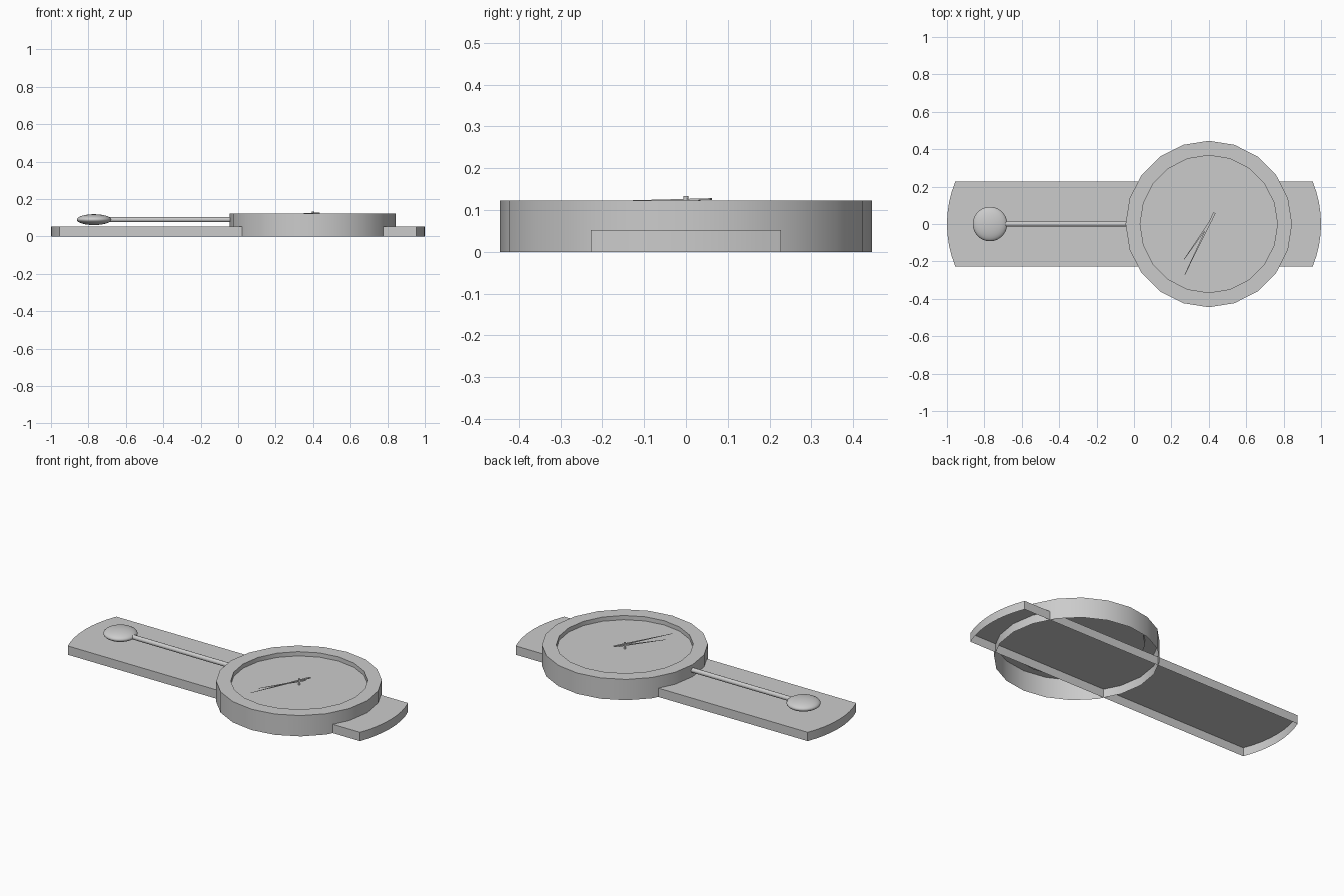
import bpy, bmesh, math
from mathutils import Vector

if "Cube" in bpy.data.objects:
    bpy.data.objects.remove(bpy.data.objects["Cube"])

CX, SIDES = 0.4, 20


def finish(name, bm, angle=None):
    bmesh.ops.recalc_face_normals(bm, faces=bm.faces)
    me = bpy.data.meshes.new(name)
    bm.to_mesh(me)
    bm.free()
    ob = bpy.data.objects.new(name, me)
    bpy.context.collection.objects.link(ob)
    if angle:
        bpy.context.view_layer.objects.active = ob
        ob.select_set(True)
        bpy.ops.object.shade_smooth_by_angle(angle=math.radians(angle))
        ob.select_set(False)
    return ob


def lathe(name, profile, sides, angle):
    """Turn (radius, z) points around the dial centre; radius 0 closes the middle."""
    bm = bmesh.new()
    verts = [bm.verts.new((CX + r, 0, z)) for r, z in profile]
    edges = [bm.edges.new(p) for p in zip(verts, verts[1:])]
    bmesh.ops.spin(bm, geom=verts + edges, cent=(CX, 0, 0), axis=(0, 0, 1),
                   angle=math.tau, steps=sides, use_merge=True)
    bmesh.ops.remove_doubles(bm, verts=bm.verts, dist=1e-5)
    return finish(name, bm, angle)


def rod(name, a, b, r1, r2, sides, flat=1.0):
    """Tapered bar between two points, optionally flattened in height."""
    a, b = Vector(a), Vector(b)
    d = (b - a).normalized()
    side = d.cross(Vector((0, 0, 1))).normalized()
    up = side.cross(d)
    bm = bmesh.new()
    rings = []
    for p, r in ((a, r1), (b, r2)):
        angs = [math.tau * (i + 0.5) / sides for i in range(sides)]
        rings.append([bm.verts.new(p + side * r * math.cos(t) + up * r * flat * math.sin(t))
                      for t in angs])
    for i in range(sides):
        j = (i + 1) % sides
        bm.faces.new((rings[0][i], rings[0][j], rings[1][j], rings[1][i]))
    for ring in rings:
        bm.faces.new(ring)
    return finish(name, bm, 40 if sides > 6 else None)


# Back plate: top sheet and side walls, open underneath, arched ends
half, R, n = 0.227, 0.6, 8
a0 = math.asin(half / R)
arc = [a0 * (2 * i / n - 1) for i in range(n + 1)]
outline = [(s * (CX + R * math.cos(t)), s * R * math.sin(t)) for s in (1, -1) for t in arc]
bm = bmesh.new()
top = [bm.verts.new((x, y, 0.052)) for x, y in outline]
low = [bm.verts.new((x, y, 0)) for x, y in outline]
bm.faces.new(top)
for i in range(len(top)):
    j = (i + 1) % len(top)
    bm.faces.new((top[i], low[i], low[j], top[j]))
finish("back_plate", bm, 30)

# Dial case: outer wall, flat rim and recess wall, open underneath
lathe("dial_case", [(0.445, 0), (0.445, 0.123), (0.367, 0.123), (0.367, 0.098)], SIDES, 30)

# Dial face
lathe("dial_face", [(0.367, 0.098), (0, 0.098)], SIDES, 30)

# Hands, drawn to a point, and the centre pin
rod("long_hand", (0.43, 0.06, 0.126), (0.272, -0.27, 0.119), 0.009, 0.002, 4, 0.35)
rod("short_hand", (0.42, 0.03, 0.119), (0.267, -0.19, 0.114), 0.008, 0.002, 4, 0.35)
rod("centre_pin", (CX, 0, 0.098), (CX, 0.0001, 0.134), 0.006, 0.006, 12)

# Pendulum rod and lens-shaped bob
rod("pendulum_rod", (-0.70, 0, 0.09), (-0.03, 0, 0.09), 0.0135, 0.0135, 16)
bm = bmesh.new()
bmesh.ops.create_uvsphere(bm, u_segments=32, v_segments=16, radius=1)
for v in bm.verts:
    v.co = Vector((-0.77 + v.co.x * 0.092, v.co.y * 0.092, 0.09 + v.co.z * 0.029))
finish("pendulum_bob", bm, 60)
